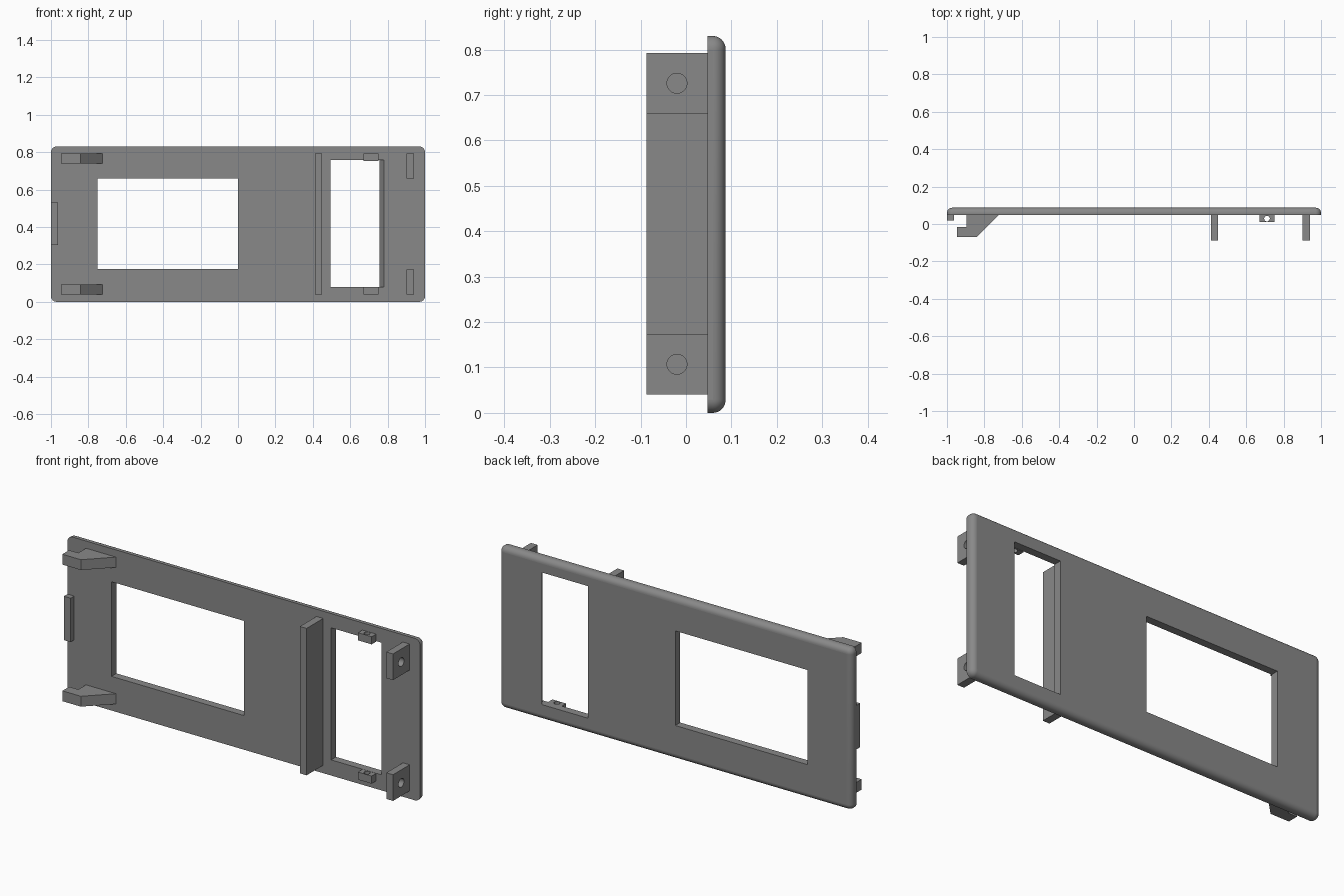
import bpy, bmesh, math
from mathutils import Vector

if "Cube" in bpy.data.objects:
    bpy.data.objects.remove(bpy.data.objects["Cube"])

grey = bpy.data.materials.new("mid_grey")
grey.diffuse_color = (0.25, 0.25, 0.25, 1)
grey.use_nodes = True
grey.node_tree.nodes["Principled BSDF"].inputs["Base Color"].default_value = grey.diffuse_color

H = 0.83                     # panel height
FRONT, BACK = 0.047, 0.087   # panel faces along y
LOW, HIGH = 0.04, 0.793      # extent of the inner fittings


def make(name, bm):
    bmesh.ops.recalc_face_normals(bm, faces=bm.faces)
    me = bpy.data.meshes.new(name)
    bm.to_mesh(me)
    bm.free()
    me.materials.append(grey)
    ob = bpy.data.objects.new(name, me)
    bpy.context.collection.objects.link(ob)
    return ob


def prism(name, pts, z0, z1):
    """Extrude an (x, y) outline from z0 to z1."""
    bm = bmesh.new()
    face = bm.faces.new([bm.verts.new((x, y, z0)) for x, y in pts])
    ext = bmesh.ops.extrude_face_region(bm, geom=[face])
    verts = [v for v in ext["geom"] if isinstance(v, bmesh.types.BMVert)]
    bmesh.ops.translate(bm, verts=verts, vec=(0, 0, z1 - z0))
    return make(name, bm)


def box(name, x0, x1, y0, y1, z0, z1):
    return prism(name, [(x0, y0), (x1, y0), (x1, y1), (x0, y1)], z0, z1)


def rod(name, centre, axis, radius, depth):
    bm = bmesh.new()
    bmesh.ops.create_cone(bm, cap_ends=True, segments=32, radius1=radius,
                          radius2=radius, depth=depth)
    bm.transform(Vector(axis).to_track_quat('Z', 'Y').to_matrix().to_4x4())
    bmesh.ops.translate(bm, verts=bm.verts, vec=centre)
    return make(name, bm)


def cut(ob, cutter):
    mod = ob.modifiers.new("cut", 'BOOLEAN')
    mod.operation = 'DIFFERENCE'
    mod.solver = 'EXACT'
    mod.object = cutter
    bpy.context.view_layer.objects.active = ob
    bpy.ops.object.modifier_apply(modifier=mod.name)
    bpy.data.objects.remove(cutter)


def smooth(ob):
    bpy.ops.object.select_all(action='DESELECT')
    ob.select_set(True)
    bpy.context.view_layer.objects.active = ob
    bpy.ops.object.shade_smooth_by_angle(angle=math.radians(30))
    for p in ob.data.polygons:      # keep the large faces truly flat
        if max(abs(c) for c in p.normal) > 0.9999:
            p.use_smooth = False


# Panel: rounded rectangle rings with a rolled back edge
CORNER, ROLL, STEPS = 0.03, 0.028, 8


def ring(bm, inset, y):
    r = CORNER - inset
    verts = []
    for i, (sx, sz) in enumerate([(1, 1), (-1, 1), (-1, -1), (1, -1)]):
        for k in range(STEPS + 1):
            a = math.pi / 2 * (i + k / STEPS)
            verts.append(bm.verts.new((sx * (1 - CORNER) + r * math.cos(a), y,
                                       H / 2 + sz * (H / 2 - CORNER) + r * math.sin(a))))
    return verts


bm = bmesh.new()
rings = [ring(bm, 0, FRONT)]
for k in range(STEPS + 1):
    a = math.pi / 2 * k / STEPS
    rings.append(ring(bm, ROLL * (1 - math.cos(a)), BACK - ROLL + ROLL * math.sin(a)))
for a, b in zip(rings, rings[1:]):
    for i in range(len(a)):
        j = (i + 1) % len(a)
        bm.faces.new((a[i], a[j], b[j], b[i]))
bm.faces.new(rings[0])
bm.faces.new(rings[-1])
panel = make("panel", bm)

# Wide window, and tall window with one slanted side
cut(panel, box("cutter", -0.75, 0.0, 0, 0.13, 0.175, 0.66))
cut(panel, prism("cutter", [(0.495, 0.007), (0.805, 0.007), (0.78, FRONT),
                            (0.757, BACK), (0.734, 0.127), (0.495, 0.127)], 0.08, 0.757))
smooth(panel)

# Long rib and left edge stop
box("long_rib", 0.412, 0.45, -0.087, FRONT, LOW, HIGH)
box("edge_stop", -1.0, -0.962, 0.018, FRONT, 0.305, 0.53)

# Paired fittings at bottom and top
HOOK = [(-0.947, -0.07), (-0.842, -0.07), (-0.725, FRONT),
        (-0.895, FRONT), (-0.895, -0.015), (-0.947, -0.015)]
for side in ("lower", "upper"):
    def span(h):
        return (LOW, LOW + h) if side == "lower" else (HIGH - h, HIGH)

    prism(side + "_hook", HOOK, *span(0.053))

    z0, z1 = span(0.134)
    lug = box(side + "_screw_lug", 0.902, 0.94, -0.087, FRONT, z0, z1)
    cut(lug, rod("cutter", (0.921, -0.02, (z0 + z1) / 2), (1, 0, 0), 0.022, 0.2))
    smooth(lug)

    z0, z1 = span(0.039)
    block = box(side + "_pin_block", 0.672, 0.75, 0.011, FRONT, z0, z1)
    cut(block, rod("cutter", (0.711, 0.029, (z0 + z1) / 2), (0, 0, 1), 0.015, 0.2))
    smooth(block)
